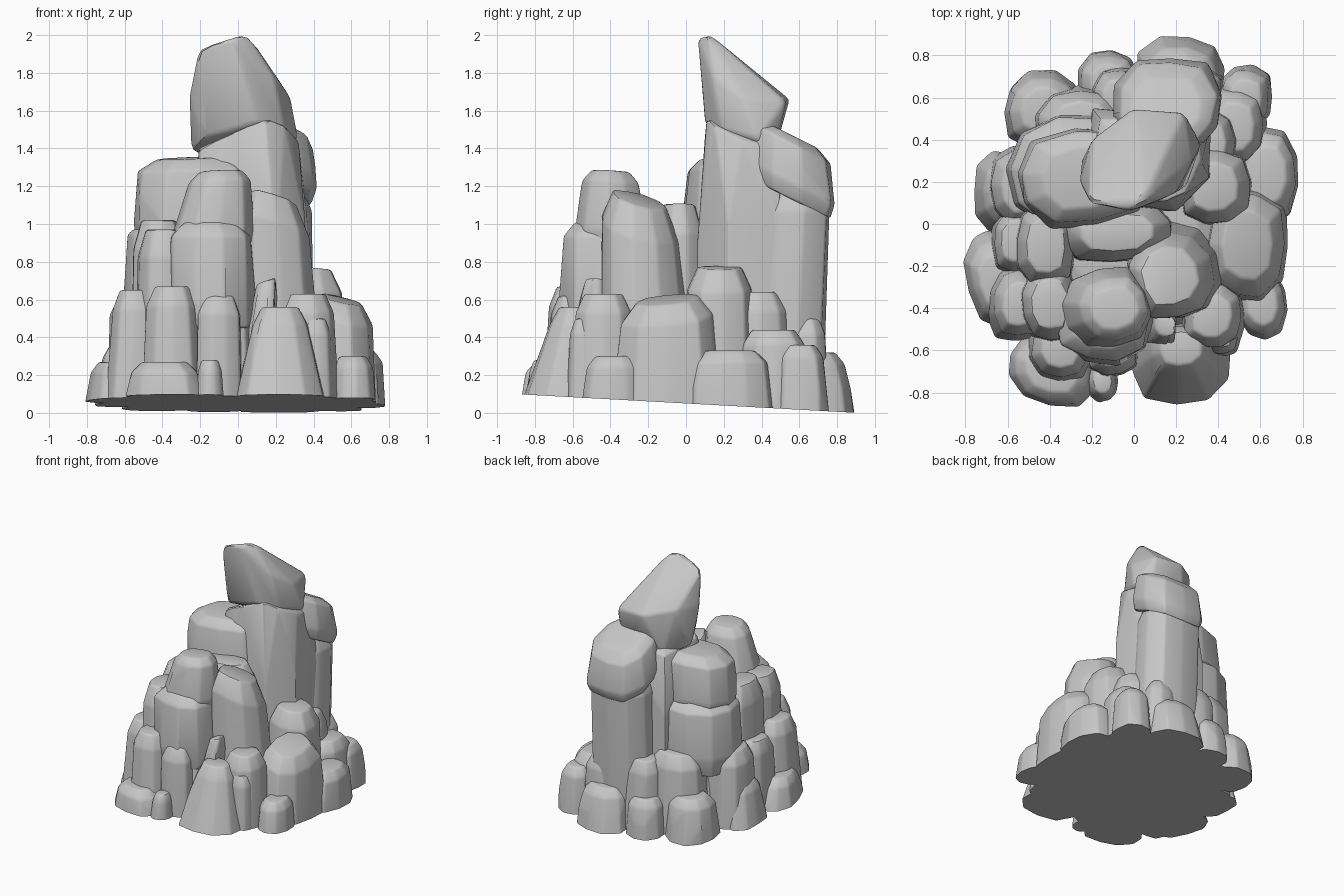
import bpy
import bmesh
import math
import random
from mathutils import Vector

random.seed(11)

default_cube = bpy.data.objects.get("Cube")
if default_cube:
    bpy.data.objects.remove(default_cube, do_unlink=True)

# One stone colour
stone = bpy.data.materials.new("grey_stone")
stone.use_nodes = True
colour = (.57, .57, .57, 1)
stone.diffuse_color = colour
stone.node_tree.nodes["Principled BSDF"].inputs["Base Color"].default_value = colour


def hull_rock(name, points, chip=.014):
    """Wrap points in a chiselled hull, soften its edges and trim it at the sloping ground."""
    bm = bmesh.new()
    for point in points:
        bm.verts.new(point)
    bmesh.ops.convex_hull(bm, input=bm.verts[:])
    loose = [v for v in bm.verts if not v.link_faces]
    bmesh.ops.delete(bm, geom=loose, context='VERTS')
    bmesh.ops.dissolve_limit(bm, angle_limit=math.radians(8),
                             verts=bm.verts[:], edges=bm.edges[:])
    bmesh.ops.bevel(bm, geom=bm.edges[:], offset=chip, segments=2, profile=.5,
                    affect='EDGES', clamp_overlap=True)
    cut = bmesh.ops.bisect_plane(bm, geom=bm.verts[:] + bm.edges[:] + bm.faces[:],
                                 plane_co=(0, 0, .05), plane_no=(0, .055, 1),
                                 clear_inner=True)
    rim = [e for e in cut["geom_cut"] if isinstance(e, bmesh.types.BMEdge)]
    if rim:
        bmesh.ops.holes_fill(bm, edges=rim, sides=0)
    bmesh.ops.recalc_face_normals(bm, faces=bm.faces[:])
    mesh = bpy.data.meshes.new(name)
    bm.to_mesh(mesh)
    bm.free()
    mesh.materials.append(stone)
    obj = bpy.data.objects.new(name, mesh)
    bpy.context.collection.objects.link(obj)
    bpy.ops.object.select_all(action='DESELECT')
    obj.select_set(True)
    bpy.context.view_layer.objects.active = obj
    bpy.ops.object.shade_smooth_by_angle(angle=math.radians(32))


def rock(name, x, y, width, depth, height, floor=-.15, base=1.0, top=.8,
         slope=(0, 0), lean=(0, 0), turn=0, sides=10):
    """Irregular rounded block: jittered rings, narrowing to a tilted crown."""
    profile = [(0, base), (.25, 1), (.6, (1 + top) / 2), (.87, top), (1, top * .68)]
    phase = random.random()
    wobble = [random.uniform(.95, 1.05) for _ in range(sides)]
    points = []
    for level, radius in profile:
        for i in range(sides):
            a = math.tau * (i + phase) / sides
            c, s = math.cos(a), math.sin(a)
            box = (abs(c) ** 2.8 + abs(s) ** 2.8) ** (-1 / 2.8)
            r = box * radius * wobble[i] * random.uniform(.97, 1.04)
            px, py = r * c * width, r * s * depth
            u = px * math.cos(turn) - py * math.sin(turn)
            v = px * math.sin(turn) + py * math.cos(turn)
            z = floor + level * (height - floor) + slope[0] * u + slope[1] * v
            points.append(Vector((x + u + lean[0] * (level - .5),
                                  y + v + lean[1] * (level - .5), z)))
    hull_rock(name, points)


# Summit crag, overhanging the main column
hull_rock("summit_crag", [
    (-.26, .2, 1.68), (-.25, .3, 1.38), (-.18, .13, 1.46), (.1, .1, 1.54),
    (.25, .18, 1.5), (.32, .38, 1.45), (.22, .46, 1.34), (-.1, .45, 1.34),
    (-.21, .1, 1.93), (-.02, .06, 1.98), (.05, .12, 2.01), (.19, .14, 1.78),
    (.28, .3, 1.67), (.24, .53, 1.65), (0, .55, 1.66), (-.2, .4, 1.7)], chip=.02)

# Main column, with its slanting shoulder under the crag
hull_rock("main_column", [
    (-.21, .14, 1.4), (-.05, .1, 1.47), (.15, .11, 1.56), (.25, .15, 1.52),
    (.32, .3, 1.44), (.3, .5, 1.4), (-.16, .5, 1.36), (-.22, .08, .9),
    (.2, .06, .9), (.36, .22, 1), (.37, .5, 1), (-.2, .55, .9),
    (-.2, .08, -.1), (.2, .06, -.1), (.38, .22, -.1), (.36, .5, -.1), (-.2, .55, -.1)])

# Other tall columns
rock("back_column", .16, .54, .25, .21, 1.25, top=.95, lean=(0, .07))
rock("back_column_cap", .15, .56, .26, .24, 1.47, floor=1.13, base=.9, top=.88,
     slope=(0, -.5))
rock("side_column", .2, -.23, .24, .25, 1.13, top=.8, slope=(-.25, -.28),
     lean=(-.06, -.04), turn=.3)

# Stacked blocks on the shoulder
rock("shoulder_top_block", -.23, .22, .32, .23, 1.35, floor=.9, base=.92, top=.9,
     slope=(.04, .04), turn=.12)
rock("shoulder_middle_block", -.29, .24, .31, .28, 1.02, floor=.45, base=.9, top=.92)
rock("shoulder_side_block", -.42, -.1, .16, .22, 1.02, top=.87)
rock("inner_ledge", -.08, -.04, .28, .15, 1.1, top=.9, slope=(.05, 0), turn=.1)
rock("inner_corner_slab", .34, .37, .17, .2, .64)
rock("core_mound", -.02, 0, .58, .62, .48)

# Front stack
rock("front_stack_top", -.12, -.4, .21, .19, 1.28, floor=.85, base=.95, top=.76,
     slope=(.04, -.06), lean=(.05, 0), turn=.15)
rock("front_stack_middle", -.14, -.45, .24, .22, 1.01, floor=.45, base=.95, top=.92)
rock("front_stack_left", -.4, -.38, .15, .2, .97, top=.85)
rock("front_stack_base", -.13, -.45, .24, .22, .6)

# Front boulders
rock("front_left_pillar", -.35, -.58, .17, .18, .67)
rock("front_middle_pillar", -.1, -.59, .13, .14, .62, top=.9)
rock("front_spike", .1, -.5, .12, .13, .7, top=.6, slope=(.35, 0), lean=(.1, .04))
rock("front_dome", .22, -.64, .25, .21, .56, top=.58, lean=(0, .1))
rock("front_right_block", .37, -.44, .17, .18, .63)
rock("front_right_chip", .41, -.53, .11, .11, .5, top=.75)
rock("front_left_foot", -.39, -.7, .24, .18, .27, top=.76, turn=-.3)
rock("front_foot_chip", -.15, -.75, .09, .11, .28, top=.7)

# Boulders on the +x side
rock("east_block", .54, -.1, .21, .3, .6, top=.83, slope=(-.22, .1))
rock("east_upper_block", .38, .18, .19, .2, .77, top=.87, slope=(-.1, 0))
rock("east_foot", .63, .23, .16, .24, .33, top=.82)
rock("east_front_foot", .61, -.38, .13, .18, .3)
rock("east_back_block", .48, .46, .16, .21, .44)
rock("east_back_foot", .53, .6, .14, .16, .36, top=.78)

# Boulders on the -x side
rock("west_pillar", -.56, -.38, .14, .19, .65, lean=(.03, 0))
rock("west_foot", -.66, -.27, .15, .26, .27, top=.7, turn=.2)
rock("west_block", -.56, -.08, .13, .18, .6)
rock("west_back_block", -.53, .18, .17, .21, .62, top=.85)
rock("west_back_foot", -.63, .15, .14, .2, .36, top=.72, lean=(.04, 0))

# Boulders round the back
rock("back_corner_foot", -.43, .54, .19, .19, .34)
rock("back_shoulder_block", -.25, .46, .24, .2, .63, top=.85)
rock("back_middle_block", -.06, .6, .16, .16, .57, top=.83)
rock("back_middle_foot", -.12, .67, .16, .16, .3)
rock("back_foot", .22, .71, .22, .18, .32, top=.8, lean=(0, -.04))
rock("back_column_chip", .29, .63, .15, .14, .5)
